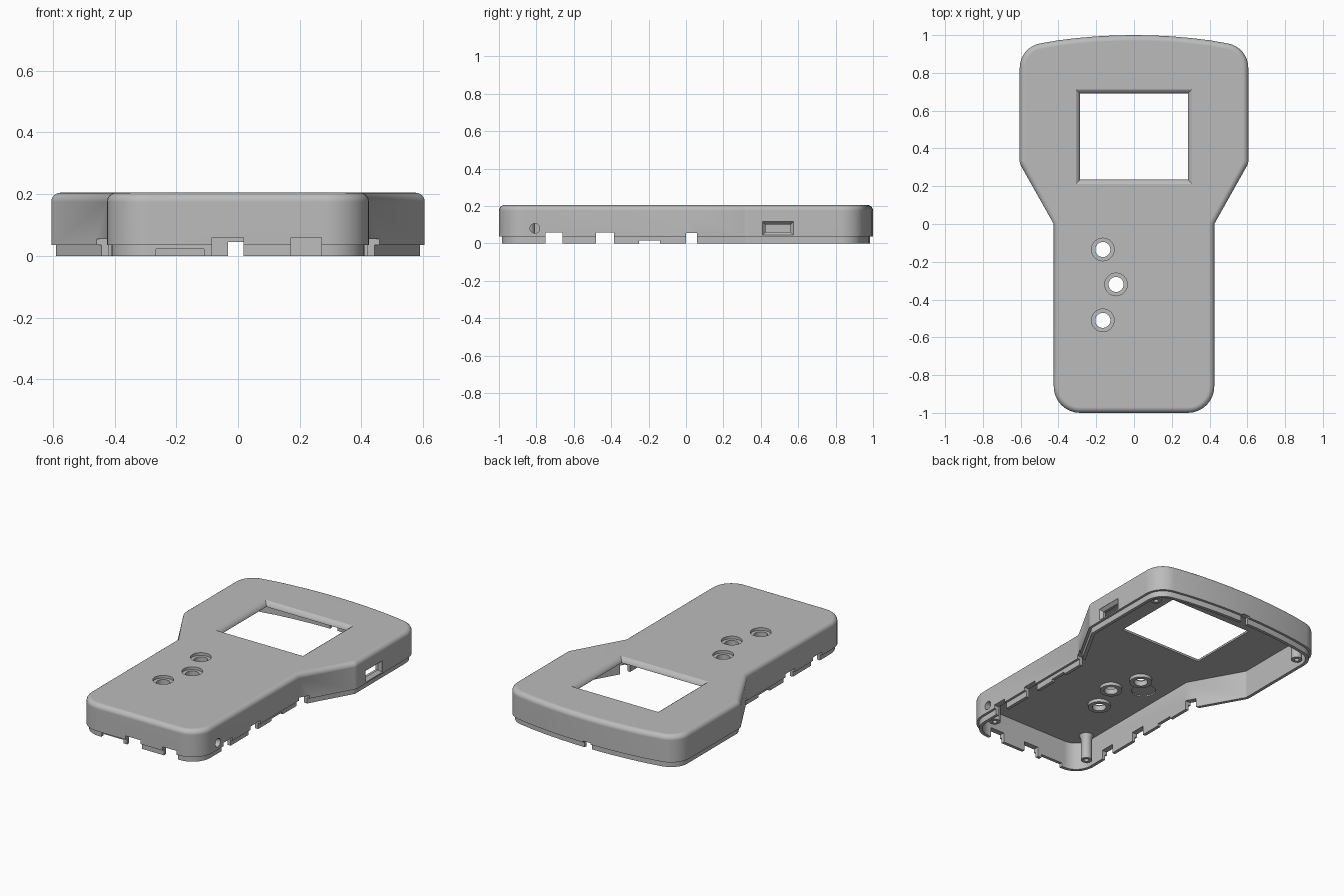
import bpy, bmesh, math
from mathutils import Matrix, Vector

old = bpy.data.objects.get("Cube")
if old:
    bpy.data.objects.remove(old, do_unlink=True)

grey = bpy.data.materials.new("grey plastic")
grey.use_nodes = True
colour = (0.5, 0.5, 0.5, 1)
grey.diffuse_color = colour
grey.node_tree.nodes["Principled BSDF"].inputs["Base Color"].default_value = colour


def fillet(corners, steps=8):
    """Round each (x, y, radius) corner of a counter-clockwise outline."""
    out = []
    for i, (x, y, r) in enumerate(corners):
        p = Vector((x, y))
        if r == 0:
            out.append(p)
            continue
        a = (Vector(corners[i - 1][:2]) - p).normalized()
        b = (Vector(corners[(i + 1) % len(corners)][:2]) - p).normalized()
        half = a.angle(b) / 2
        centre = p + (a + b).normalized() * (r / math.sin(half))
        start = p + a * (r / math.tan(half)) - centre
        end = p + b * (r / math.tan(half)) - centre
        turn = math.atan2(start.x * end.y - start.y * end.x, start.dot(end))
        for k in range(steps + 1):
            out.append(centre + Matrix.Rotation(turn * k / steps, 2) @ start)
    return out


def inset(points, d):
    """Move an outline inwards by d, with mitred corners."""
    out = []
    for i, p in enumerate(points):
        e1 = (p - points[i - 1]).normalized()
        e2 = (points[(i + 1) % len(points)] - p).normalized()
        n1, n2 = Vector((-e1.y, e1.x)), Vector((-e2.y, e2.x))
        out.append(p + (n1 + n2) * (d / (1 + n1.dot(n2))))
    return out


def circle(r, n=32):
    return [Vector((r * math.cos(t), r * math.sin(t)))
            for t in (2 * math.pi * k / n for k in range(n))]


def rect(w, h):
    return [Vector(p) for p in ((-w, -h), (w, -h), (w, h), (-w, h))]


def loft(name, outline, rings, place=Matrix(), closed=False):
    """Skin an outline through (inset, height) rings, capped or joined end to end."""
    bm = bmesh.new()
    loops = [[bm.verts.new((p.x, p.y, z)) for p in inset(outline, d)] for d, z in rings]
    pairs = list(zip(loops, loops[1:]))
    if closed:
        pairs.append((loops[-1], loops[0]))
    else:
        bm.faces.new(loops[0])
        bm.faces.new(loops[-1])
    n = len(outline)
    for lo, hi in pairs:
        for i in range(n):
            j = (i + 1) % n
            bm.faces.new((lo[i], lo[j], hi[j], hi[i]))
    bm.transform(place)
    bmesh.ops.recalc_face_normals(bm, faces=bm.faces)
    mesh = bpy.data.meshes.new(name)
    bm.to_mesh(mesh)
    bm.free()
    mesh.materials.append(grey)
    ob = bpy.data.objects.new(name, mesh)
    bpy.context.collection.objects.link(ob)
    return ob


def select(ob):
    bpy.ops.object.select_all(action='DESELECT')
    ob.select_set(True)
    bpy.context.view_layer.objects.active = ob


def smooth(ob):
    select(ob)
    bpy.ops.object.shade_smooth_by_angle(angle=math.radians(30))


def box(x0, x1, y0, y1, z1):
    """Notch cutter rising from below the rim to z1."""
    at = Matrix.Translation(((x0 + x1) / 2, (y0 + y1) / 2, 0))
    return loft("notch_cutter", rect((x1 - x0) / 2, (y1 - y0) / 2), [(0, -0.05), (0, z1)], at)


# Shell: wide bowed head narrowing to a straight handle, hollow with a stepped lip
right = [(0.425, -1, 0.14), (0.425, 0, 0), (0.605, 0.32, 0.05), (0.605, 0.937, 0.13)]
bow = [(x / 10, 1 - (x / 10) ** 2 / 5.86, 0) for x in range(4, -5, -1)]
left = [(-x, y, r) for x, y, r in reversed(right)]
outline = fillet(right + bow + left)
R, TOP, ROOF = 0.03, 0.205, 0.175
edge = [(R - R * math.cos(a), TOP - R + R * math.sin(a))
        for a in (math.pi / 2 * k / 6 for k in range(7))]
shell = loft("shell", outline,
             [(0.035, ROOF), (0.035, 0), (0.015, 0), (0.015, 0.036), (0, 0.036)] + edge)

# Screen window with a flared upper edge
cutters = [loft("window_cutter", rect(0.285, 0.2275),
                [(0, 0.1), (0, 0.18), (-0.005, 0.19), (-0.013, 0.199), (-0.025, 0.206), (-0.025, 0.25)],
                Matrix.Translation((0, 0.4625, 0)))]

# Counterbored button holes
buttons = [(-0.165, -0.135), (-0.095, -0.32), (-0.165, -0.51)]
for x, y in buttons:
    cutters.append(loft("button_cutter", circle(0.06),
                        [(0.02, 0.1), (0.02, 0.188), (0, 0.188), (0, 0.25)],
                        Matrix.Translation((x, y, 0))))

# Round recess under the roof
cutters.append(loft("recess_cutter", circle(0.07), [(0, 0.15), (0, 0.183)],
                    Matrix.Translation((-0.26, -0.225, 0))))

# Rim notches through both side walls
for y0, y1, z in ((-0.75, -0.66, 0.057), (-0.48, -0.385, 0.057),
                  (-0.25, -0.14, 0.014), (0, 0.06, 0.055)):
    cutters.append(box(-0.7, 0.7, y0, y1, z))

# Rim notches in the front wall, and one in the back wall
for x0, x1, z in ((-0.085, 0.018, 0.06), (0.172, 0.27, 0.06), (-0.265, -0.11, 0.022)):
    cutters.append(box(x0, x1, -1.1, -0.94, z))
cutters.append(box(-0.032, 0.018, 0.93, 1.1, 0.045))

# Flared socket slot and round hole in the +x wall
sideways = Matrix(((0, 0, 1, 0), (1, 0, 0, 0), (0, 1, 0, 0), (0, 0, 0, 1)))
cutters.append(loft("slot_cutter", rect(0.083, 0.036),
                    [(0.016, 0.5), (0.016, 0.585), (0, 0.604), (0, 0.7)],
                    Matrix.Translation((0, 0.492, 0.08)) @ sideways))
cutters.append(loft("hole_cutter", circle(0.026, 24), [(0, 0.37), (0, 0.5)],
                    Matrix.Translation((0, -0.808, 0.08)) @ sideways))

for cutter in cutters:
    cutter.hide_render = True
    select(shell)
    mod = shell.modifiers.new("cut", 'BOOLEAN')
    mod.operation, mod.solver, mod.object = 'DIFFERENCE', 'EXACT', cutter
    bpy.ops.object.modifier_apply(modifier=mod.name)
    bpy.data.objects.remove(cutter, do_unlink=True)
smooth(shell)
weighted = shell.modifiers.new("flat_faces", 'WEIGHTED_NORMAL')
weighted.keep_sharp = True

# Collars around the button holes, under the roof
for x, y in buttons:
    smooth(loft("button_collar", circle(0.065),
                [(0, 0.155), (0, 0.18), (0.025, 0.18), (0.025, 0.155)],
                Matrix.Translation((x, y, 0)), closed=True))

# Screw posts with blind holes and flared roots
for x, y in ((0.345, -0.84), (0.53, 0.83)):
    for side in (1, -1):
        smooth(loft("screw_post", circle(0.032, 24),
                    [(0.018, 0.1), (0.018, 0.015), (0, 0.015), (0, 0.155), (-0.012, 0.18)],
                    Matrix.Translation((side * x, y, 0))))
